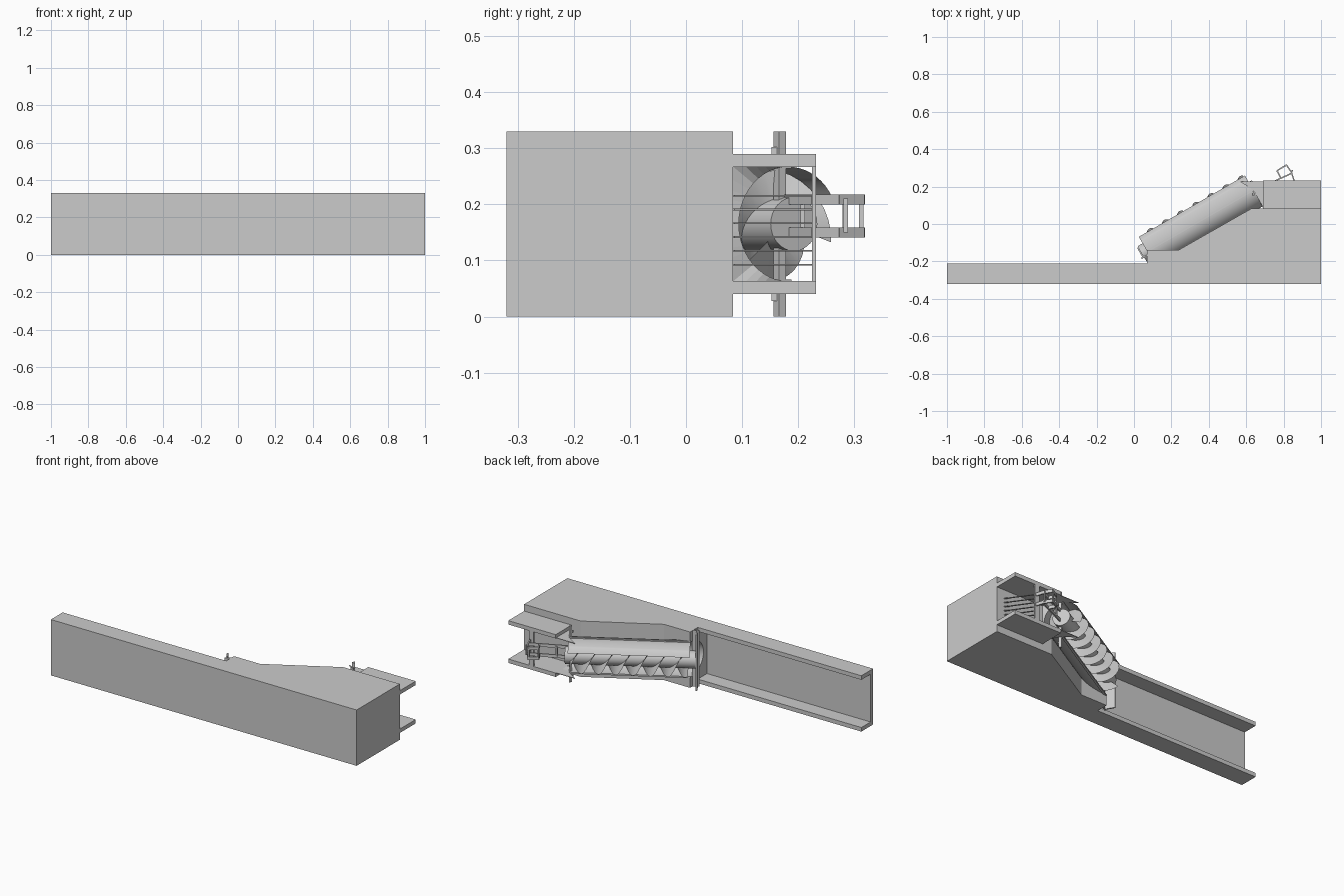
import bpy, bmesh
from math import sin, cos, pi, radians
from mathutils import Vector

old = bpy.data.objects.get("Cube")
if old:
    bpy.data.objects.remove(old, do_unlink=True)

grey = bpy.data.materials.new("concrete_grey")
grey.use_nodes = True
grey.diffuse_color = (0.6, 0.6, 0.6, 1)
grey.node_tree.nodes["Principled BSDF"].inputs["Base Color"].default_value = (0.6, 0.6, 0.6, 1)

MID = 0.165                      # middle of the width
R = 0.102                        # trough radius
START = Vector((0.07, -0.145, MID))
ALONG = Vector((cos(pi / 6), sin(pi / 6), 0))
UP = Vector((-sin(pi / 6), cos(pi / 6), 0))
SIDE = Vector((0, 0, 1))
LENGTH = 0.655


def finish(name, bm, smooth=False):
    mesh = bpy.data.meshes.new(name)
    bm.to_mesh(mesh)
    bm.free()
    mesh.materials.append(grey)
    obj = bpy.data.objects.new(name, mesh)
    bpy.context.collection.objects.link(obj)
    if smooth:
        mesh.polygons.foreach_set("use_smooth", [True] * len(mesh.polygons))
        mesh.set_sharp_from_angle(angle=radians(35))
    return obj


def prism(name, outline, z0, z1):
    """Extrude an xy outline between two heights."""
    bm = bmesh.new()
    face = bm.faces.new([bm.verts.new((x, y, z0)) for x, y in outline])
    top = bmesh.ops.extrude_face_region(bm, geom=[face])["geom"]
    bmesh.ops.translate(bm, vec=(0, 0, z1 - z0),
                        verts=[v for v in top if isinstance(v, bmesh.types.BMVert)])
    bmesh.ops.recalc_face_normals(bm, faces=bm.faces)
    return finish(name, bm)


def block(name, x0, x1, y0, y1, z0, z1):
    return prism(name, [(x0, y0), (x1, y0), (x1, y1), (x0, y1)], z0, z1)


def bar(name, a, b, thick, z0, z1):
    """Flat bar between two xy points."""
    a, b = Vector(a), Vector(b)
    n = (b - a).normalized().orthogonal() * thick / 2
    return prism(name, [a + n, b + n, b - n, a - n], z0, z1)


def at(u, angle, r):
    """Point around the inclined axis; angle 0 is +z, 90 degrees is up."""
    return START + ALONG * u + SIDE * (r * cos(angle)) + UP * (r * sin(angle))


def strip(bm, rows):
    """Quads between rows of points."""
    verts = [[bm.verts.new(p) for p in row] for row in rows]
    for r0, r1 in zip(verts, verts[1:]):
        for i in range(len(r0) - 1):
            bm.faces.new((r0[i], r0[i + 1], r1[i + 1], r1[i]))


def shell(name, a0, a1, r, steps):
    """Curved sheet along the axis."""
    bm = bmesh.new()
    angles = [radians(a0 + (a1 - a0) * i / steps) for i in range(steps + 1)]
    strip(bm, [[at(u, a, r) for a in angles] for u in (0, LENGTH)])
    bmesh.ops.solidify(bm, geom=bm.faces[:], thickness=0.003)
    bmesh.ops.recalc_face_normals(bm, faces=bm.faces)
    return finish(name, bm, True)


def tube(name, u0, u1, r, sides=32):
    bm = bmesh.new()
    rings = [[bm.verts.new(at(u, 2 * pi * i / sides, r)) for i in range(sides)] for u in (u0, u1)]
    for i in range(sides):
        j = (i + 1) % sides
        bm.faces.new((rings[0][i], rings[0][j], rings[1][j], rings[1][i]))
    for ring in rings:
        bm.faces.new(ring)
    bmesh.ops.recalc_face_normals(bm, faces=bm.faces)
    return finish(name, bm, True)


# Stepped foundation with a round slot for the trough
foundation = prism("foundation", [(0.07, -0.32), (1, -0.32), (1, 0.084), (0.63, 0.084),
                                  (0.24, -0.138), (0.07, -0.138)], 0, 0.33)
cutter = tube("slot_cutter", -0.06, LENGTH, R + 0.001)
cutter.hide_render = True
cut = foundation.modifiers.new("slot", "BOOLEAN")
cut.operation, cut.object, cut.solver = "DIFFERENCE", cutter, "EXACT"
bpy.context.view_layer.update()
graph = bpy.context.evaluated_depsgraph_get()
carved = bpy.data.meshes.new_from_object(foundation.evaluated_get(graph))
foundation.modifiers.clear()
foundation.data = carved
carved.polygons.foreach_set("use_smooth", [True] * len(carved.polygons))
carved.set_sharp_from_angle(angle=radians(25))
bpy.data.objects.remove(cutter, do_unlink=True)

# Lower outlet channel
block("lower_channel_floor", -1, 0.07, -0.32, -0.296, 0, 0.33)
for side, z in (("right", 0), ("left", 0.306)):
    block("lower_channel_wall_" + side, -1, 0.07, -0.296, -0.21, z, z + 0.024)

# Upper inlet walls, side cheeks and trough edge rails
for side, z, cheek in (("right", 0.04, 0.06), ("left", 0.267, 0.267)):
    block("upper_channel_wall_" + side, 0.69, 1, 0.084, 0.232, z, z + 0.023)
    prism("inlet_cheek_" + side, [(0.637, 0.182), (0.565, 0.228), (0.69, 0.228), (0.69, 0.09)],
          cheek, cheek + 0.003)
    bar("trough_rail_" + side, at(0, 0, 0).xy, at(LENGTH, 0, 0).xy, 0.012,
        cheek - 0.003, cheek + 0.006)

# Half-round trough and splash cover on one side
shell("trough", 180, 360, R, 24)
shell("splash_cover", 0, 60, R, 10)

# Transition from the half-round trough to the square inlet
bm = bmesh.new()
arc = [pi + pi * i / 24 for i in range(25)]
square = []
for a in arc:
    k = R / max(abs(cos(a)), abs(sin(a)))
    square.append(Vector((0.69, 0.182 + 0.96 * k * sin(a), MID + k * cos(a))))
strip(bm, [[at(LENGTH, a, R) for a in arc], square])
finish("inlet_transition", bm)

# Screw shaft with three helical flights
tube("screw_shaft", -0.03, LENGTH + 0.02, 0.048)
bm = bmesh.new()
pitch, steps = 0.28, 70
for k in range(3):
    rows = []
    for i in range(steps + 1):
        u = 0.01 + (LENGTH - 0.02) * i / steps
        a = 2 * pi * (u / pitch + k / 3)
        rows.append([at(u, a, 0.047), at(u, a, 0.099)])
    strip(bm, rows)
bm.normal_update()
for f in bm.faces:
    if f.normal.dot(ALONG) < 0:
        f.normal_flip()
finish("screw_flights", bm, True)

# Bearing beams across the full width
for name, c in (("lower", Vector((0.035, -0.152))), ("upper", Vector((0.64, 0.171)))):
    n, d = UP.xy, ALONG.xy
    size = 0.03 if name == "lower" else 0.006
    bar(name + "_beam_web", c + n * size, c - n * size, 0.008, 0, 0.33)
    bar(name + "_beam_flange", c - n * size - d * 0.012, c - n * size + d * size, 0.008, 0, 0.33)
for side, z in (("right", 0.028), ("left", 0.29)):
    prism("beam_gusset_" + side, [(0.63, 0.152), (0.645, 0.152), (0.645, 0.167), (0.63, 0.167)],
          z, z + 0.012)

# Drive frame: two matching sides joined by cross bars
for side, z in (("right", 0.141), ("left", 0.2)):
    path = [(0.60, 0.16), (0.845, 0.272), (0.815, 0.316), (0.765, 0.285), (0.785, 0.246)]
    for i, (a, b) in enumerate(zip(path, path[1:])):
        bar(f"drive_frame_{side}_{i + 1}", a, b, 0.007, z, z + 0.018)
    bar("drive_frame_leg_" + side, (0.843, 0.272), (0.858, 0.225), 0.007, z, z + 0.018)
for i, (x, y) in enumerate([(0.845, 0.285), (0.81, 0.312), (0.767, 0.283), (0.70, 0.208)]):
    block(f"drive_cross_bar_{i + 1}", x - 0.004, x + 0.004, y - 0.004, y + 0.004, 0.15, 0.21)

# Sloping inlet rack with its top beam
block("rack_beam", 0.835, 0.865, 0.225, 0.232, 0.04, 0.29)
for i in range(6):
    z = 0.091 + i * 0.0246
    bar(f"rack_bar_{i + 1}", (0.95, 0.084), (0.85, 0.227), 0.008, z, z + 0.003)
